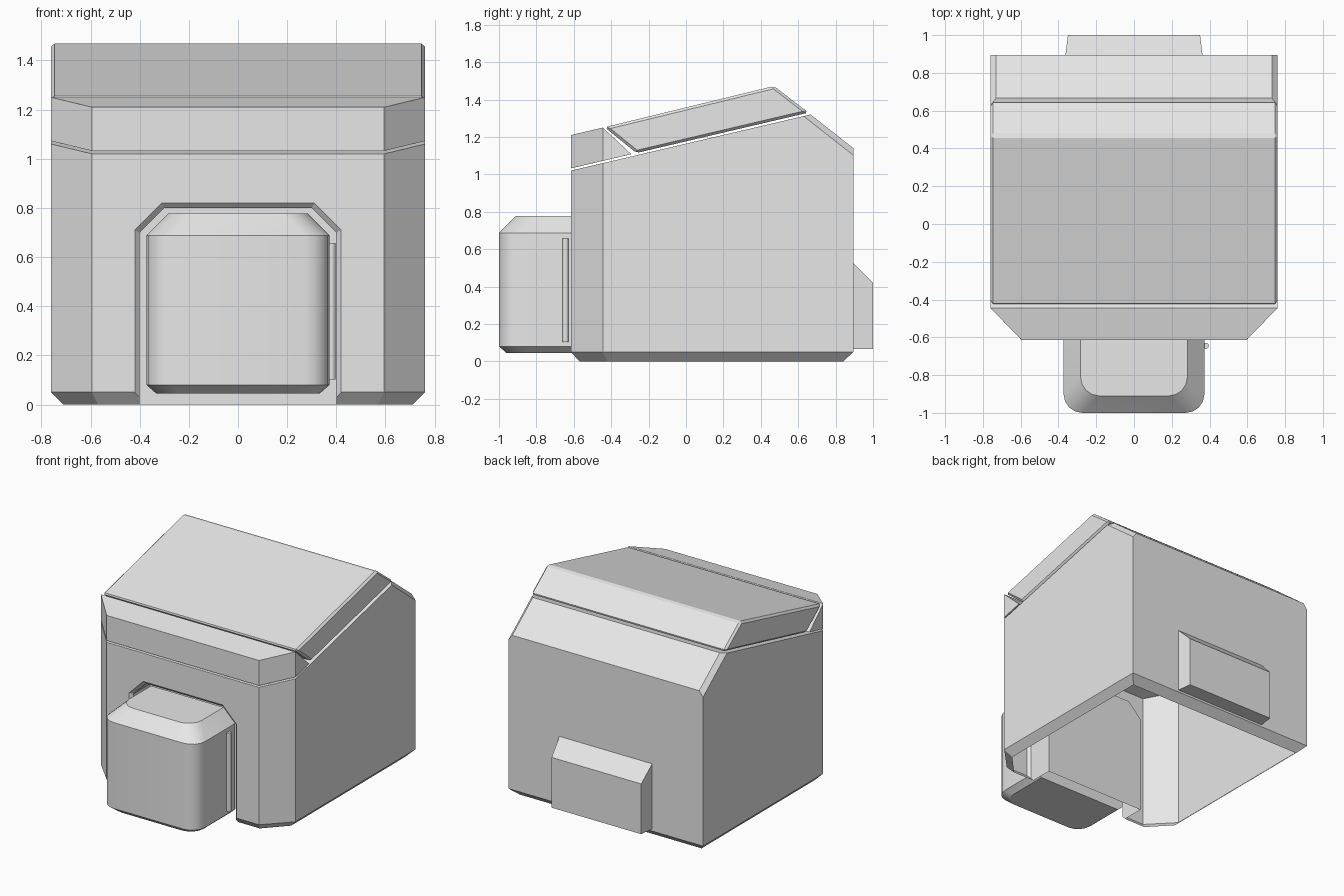
import bpy, bmesh, math
from mathutils import Vector

if "Cube" in bpy.data.objects:
    bpy.data.objects.remove(bpy.data.objects["Cube"])

grey = bpy.data.materials.new("plain grey")
grey.diffuse_color = (0.8, 0.8, 0.8, 1)
grey.use_nodes = True
grey.node_tree.nodes["Principled BSDF"].inputs["Base Color"].default_value = grey.diffuse_color


def finish(bm, name, bevel=0.0, smooth=True):
    bmesh.ops.recalc_face_normals(bm, faces=bm.faces)
    mesh = bpy.data.meshes.new(name)
    bm.to_mesh(mesh)
    bm.free()
    ob = bpy.data.objects.new(name, mesh)
    bpy.context.collection.objects.link(ob)
    mesh.materials.append(grey)
    bpy.context.view_layer.objects.active = ob
    bpy.ops.object.select_all(action='DESELECT')
    ob.select_set(True)
    if smooth:
        bpy.ops.object.shade_smooth_by_angle(angle=math.radians(28))
    if bevel:
        mod = ob.modifiers.new("edge", 'BEVEL')
        mod.width, mod.segments = bevel, 1
        mod.limit_method, mod.angle_limit = 'ANGLE', math.radians(50)
    return ob


def loft(rings):
    """Closed solid through matching rings of points."""
    bm = bmesh.new()
    loops = [[bm.verts.new(p) for p in ring] for ring in rings]
    n = len(loops[0])
    for a, b in zip(loops, loops[1:]):
        for i in range(n):
            j = (i + 1) % n
            bm.faces.new((a[i], a[j], b[j], b[i]))
    bm.faces.new(loops[0])
    bm.faces.new(loops[-1])
    return bm


def plan(w, front, back, cx, cy, z, seg=1):
    """Floor outline with cut or rounded front corners."""
    half = []
    for k in range(seg + 1):
        t = math.pi / 2 * k / seg
        half.append((w - cx + cx * math.sin(t), front + cy - cy * math.cos(t)))
    half.append((w, back))
    left = [(-x, y) for x, y in reversed(half)]
    return [(x, y, z) for x, y in half + left]


def cut(bm, point, normal):
    """Remove everything on the normal side of a plane and cap it."""
    r = bmesh.ops.bisect_plane(bm, geom=bm.verts[:] + bm.edges[:] + bm.faces[:],
                               plane_co=point, plane_no=Vector(normal).normalized(),
                               clear_outer=True)
    edges = [e for e in r["geom_cut"] if isinstance(e, bmesh.types.BMEdge)]
    bmesh.ops.holes_fill(bm, edges=edges, sides=0)


ROOF = (0, -0.228, 0.974)   # normal of the sloping roof
REAR = (0, 0.62, 0.79)      # normal of the rear slope

# body: chamfered base, two roof slopes, trimmed rear roof corners
bm = loft([plan(0.71, -0.57, 0.84, 0.14, 0.15, 0),
           plan(0.76, -0.615, 0.895, 0.165, 0.17, 0.05),
           plan(0.76, -0.615, 0.895, 0.165, 0.17, 2)])
cut(bm, (0, -0.615, 1.02), ROOF)
cut(bm, (0, 0.895, 1.14), REAR)
for s in (-1, 1):
    cut(bm, (s * 0.73, 0.895, 1.14), (s, REAR[1], REAR[2]))
body = finish(bm, "body", smooth=False)

# arched recess in the front of the body, with a chamfered rim
def arch(y, g):
    pts = [(0.40 + g, -0.1), (0.40 + g, 0.70 + g / 2), (0.30 + g / 2, 0.80 + g)]
    pts += [(-x, z) for x, z in reversed(pts)]
    return [(x, y, z) for x, z in pts]

cutter = finish(loft([arch(-0.8, 0.02), arch(-0.615, 0.02), arch(-0.595, 0),
                      arch(-0.41, 0)]), "recess_cutter", smooth=False)
cutter.hide_render = True
mod = body.modifiers.new("recess", 'BOOLEAN')
mod.operation, mod.solver, mod.object = 'DIFFERENCE', 'EXACT', cutter
bpy.context.view_layer.objects.active = body
bpy.ops.object.modifier_apply(modifier="recess")
bpy.data.objects.remove(cutter)

# the body is an open shell underneath
bm = bmesh.new()
bm.from_mesh(body.data)
base = [f for f in bm.faces if f.normal.z < -0.99 and f.calc_center_median().z < 0.01]
bmesh.ops.delete(bm, geom=base, context='FACES')
bm.to_mesh(body.data)
bm.free()

# front band under the lid
bm = loft([plan(0.76, -0.615, 0.4, 0.165, 0.17, z) for z in (0.8, 1.6)])
cut(bm, (0, -0.615, 1.032), (0, 0.228, -0.974))
cut(bm, (0, -0.615, 1.21), ROOF)
cut(bm, (0, -0.445, 1.25), (0, 0.68, 0.73))
finish(bm, "front_band", bevel=0.014, smooth=False)

# lid
side = [(-0.435, 1.252), (0.47, 1.472), (0.655, 1.33), (-0.265, 1.114)]
finish(loft([[(x, y, z) for y, z in side] for x in (-0.76, 0.76)]),
       "lid", bevel=0.014, smooth=False)

# front door box with rounded corners and a chamfered top
def ring(inset, z):
    return plan(0.373 - inset, -1 + inset, -0.565, 0.1, 0.1, z, 4)

finish(loft([ring(0.04, 0.045), ring(0, 0.08), ring(0, 0.687), ring(0.09, 0.777)]),
       "front_box")

# hinge pin beside the box
bm = bmesh.new()
bmesh.ops.create_cone(bm, cap_ends=True, segments=12, radius1=0.016, radius2=0.016, depth=0.555)
bmesh.ops.translate(bm, verts=bm.verts, vec=(0.38, -0.645, 0.38))
finish(bm, "hinge_pin", smooth=False)

# rear vent box with a sloping top
side = [(0.89, 0.065), (1.0, 0.065), (1.0, 0.42), (0.89, 0.53)]
finish(loft([[(x * (0.35 if y > 0.98 else 0.363), y, z) for y, z in side]
             for x in (-1, 1)]), "rear_vent", smooth=False)
